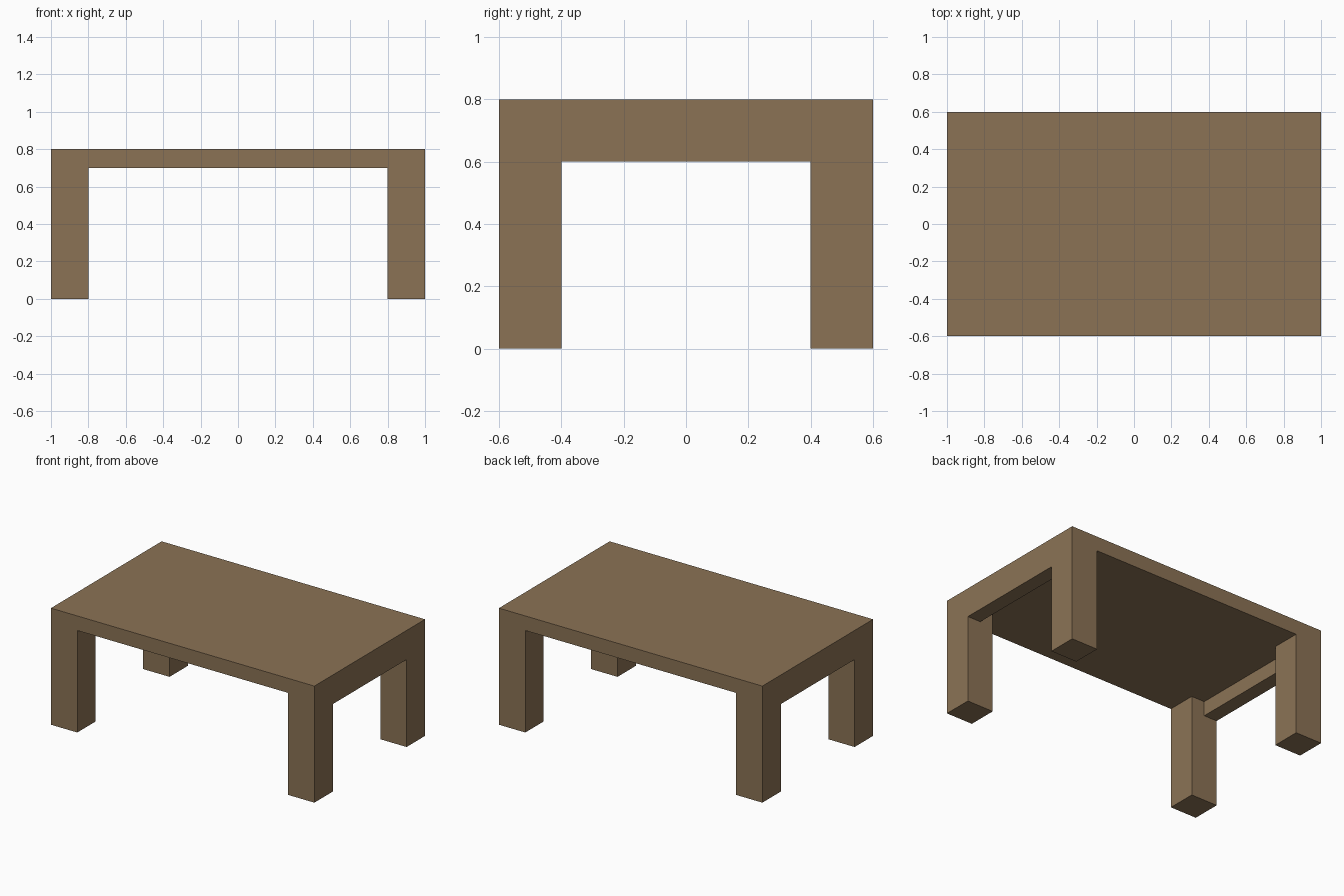
import bpy

if "Cube" in bpy.data.objects:
    bpy.data.objects.remove(bpy.data.objects["Cube"])

wood = bpy.data.materials.new("brown_wood")
wood.diffuse_color = (0.258, 0.171, 0.091, 1.0)
wood.use_nodes = True
wood.node_tree.nodes["Principled BSDF"].inputs["Base Color"].default_value = wood.diffuse_color


def box(name, x, y, z):
    """Box spanning the given (min, max) ranges."""
    spans = (x, y, z)
    bpy.ops.mesh.primitive_cube_add(size=1)
    ob = bpy.context.object
    ob.name = name
    for v in ob.data.vertices:
        v.co = [(a + b) / 2 + c * (b - a) for (a, b), c in zip(spans, v.co)]
    ob.data.materials.append(wood)
    return ob


def span(side, inner, outer):
    return tuple(sorted((side * inner, side * outer)))


# Tabletop slab
box("tabletop", (-1.0, 1.0), (-0.6, 0.6), (0.7, 0.8))

for sx, x_name in ((-1, "left"), (1, "right")):
    # Rail under each short end, flush with the outside
    box(f"{x_name}_rail", span(sx, 0.9, 1.0), (-0.4, 0.4), (0.6, 0.7))
    # Square corner legs
    for sy, y_name in ((-1, "front"), (1, "back")):
        box(f"{y_name}_{x_name}_leg", span(sx, 0.8, 1.0), span(sy, 0.4, 0.6), (0.0, 0.7))
